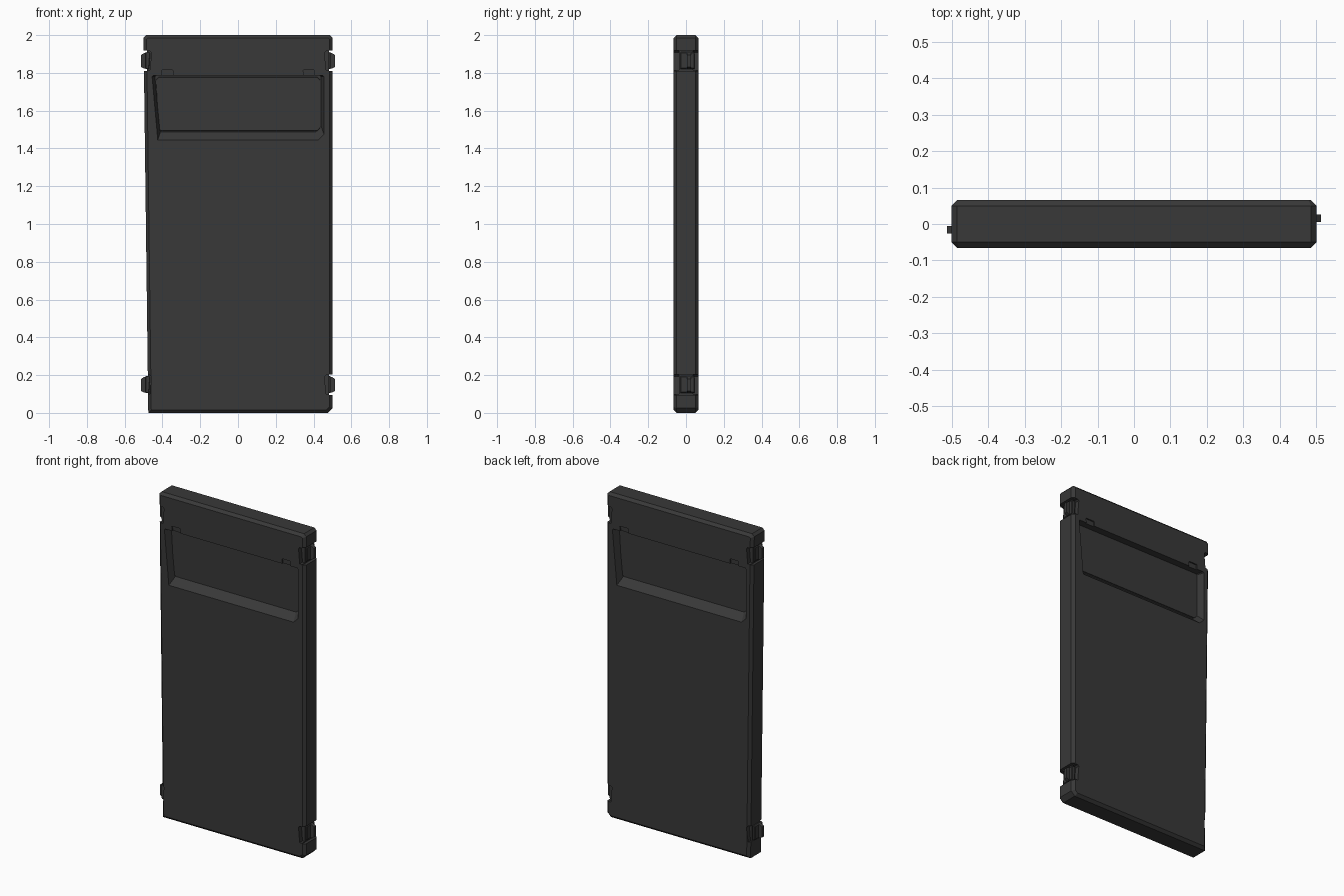
import bpy, bmesh
from mathutils import Matrix

if "Cube" in bpy.data.objects:
    bpy.data.objects.remove(bpy.data.objects["Cube"])

dark = bpy.data.materials.new("dark_polymer")
dark.diffuse_color = (0.04, 0.04, 0.04, 1)
dark.use_nodes = True
dark.node_tree.nodes["Principled BSDF"].inputs["Base Color"].default_value = dark.diffuse_color


def prism(name, pts, y0, y1, inset=0.0, bevel=0.0):
    """Extrude an xz outline from y0 to y1; inset narrows the y1 end."""
    bm = bmesh.new()
    cx = (min(p[0] for p in pts) + max(p[0] for p in pts)) / 2
    cz = (min(p[1] for p in pts) + max(p[1] for p in pts)) / 2
    hx = max(p[0] for p in pts) - cx
    hz = max(p[1] for p in pts) - cz
    a = [bm.verts.new((x, y0, z)) for x, z in pts]
    b = [bm.verts.new((cx + (x - cx) * (1 - inset / hx), y1,
                       cz + (z - cz) * (1 - inset / hz))) for x, z in pts]
    bm.faces.new(a)
    bm.faces.new(b[::-1])
    n = len(pts)
    for i in range(n):
        bm.faces.new((a[i], b[i], b[(i + 1) % n], a[(i + 1) % n]))
    bmesh.ops.recalc_face_normals(bm, faces=bm.faces)
    if bevel:
        rim = [e for e in bm.edges if abs(e.verts[0].co.y - e.verts[1].co.y) < 1e-5]
        bmesh.ops.bevel(bm, geom=rim, offset=bevel, segments=1, affect='EDGES', profile=0.5)
    me = bpy.data.meshes.new(name)
    bm.to_mesh(me)
    bm.free()
    me.materials.append(dark)
    ob = bpy.data.objects.new(name, me)
    bpy.context.collection.objects.link(ob)
    return ob


def outline(x0, x1, z0, z1, c=0.0, ct=None):
    """Rectangle with corners clipped by c (bottom) and ct (top)."""
    ct = c if ct is None else ct
    pts = [(x0 + c, z0), (x1 - c, z0)] + ([(x1, z0 + c)] if c else [])
    pts += [(x1, z1 - ct), (x1 - ct, z1)] if ct else [(x1, z1)]
    pts += [(x0 + ct, z1), (x0, z1 - ct)] if ct else [(x0, z1)]
    return pts


def turn(ob):
    """Half turn about z, for the opposite side."""
    ob.data.transform(Matrix.Rotation(3.14159265, 4, 'Z'))
    return ob


def cut(target, cutter):
    cutter.hide_render = True
    m = target.modifiers.new("cut", 'BOOLEAN')
    m.operation, m.solver, m.object = 'DIFFERENCE', 'EXACT', cutter
    bpy.context.view_layer.objects.active = target
    bpy.ops.object.modifier_apply(modifier=m.name)
    bpy.data.objects.remove(cutter)


# Panel body with clipped corners and chamfered rims
body = prism("panel_body", outline(-0.5, 0.5, 0, 2, 0.025, 0.015), -0.066, 0.066, bevel=0.016)

# Window recess, sloped sill, and lintel notches on both faces
hole = [(-0.44, 1.49), (0.44, 1.49), (0.44, 1.785), (-0.44, 1.785)]
for flip in (False, True):
    parts = []
    w = prism("window_cut", outline(-0.455, 0.455, 1.445, 1.785, 0.03, 0.005), -0.0665, -0.022)
    for v in w.data.vertices:
        if v.co.y > -0.03:
            v.co.x *= 0.44 / 0.455
            if v.co.z < 1.6:
                v.co.z += 0.042
    parts.append(w)
    for s in (-1, 1):
        parts.append(prism("lintel_cut", outline(s * 0.375 - 0.03, s * 0.375 + 0.03, 1.77, 1.815, 0.004),
                           -0.075, -0.058))
    for p in parts:
        cut(body, turn(p) if flip else p)

# Side recesses that leave a narrower core at each latch
for z0, z1 in ((0.1, 0.2), (1.815, 1.915)):
    for flip in (False, True):
        for ob in (prism("latch_cut_front", outline(0.458, 0.55, z0, z1, 0.008), -0.1, -0.038),
                   prism("latch_cut_back", outline(0.458, 0.55, z0, z1, 0.008), 0.038, 0.1),
                   prism("latch_cut_side", outline(0.482, 0.55, z0 - 0.004, z1 + 0.004), -0.1, 0.1)):
            cut(body, turn(ob) if flip else ob)

# Window panes, one thin sheet on each face
for flip, name in ((False, "front_window_pane"), (True, "back_window_pane")):
    pane = prism(name, outline(-0.436, 0.436, 1.492, 1.778, 0.015), -0.02, -0.026, inset=0.002)
    if flip:
        turn(pane)

# Latches: a collar on the core and a protruding offset tongue
for level, z in (("lower", 0.15), ("upper", 1.865)):
    for flip, side in ((False, "right"), (True, "left")):
        obs = [prism(f"{level}_{side}_collar", outline(0.465, 0.491, z - 0.045, z + 0.045, 0.006),
                     -0.03, 0.046, bevel=0.003),
               prism(f"{level}_{side}_tongue",
                     [(0.48, z - 0.045), (0.497, z - 0.042), (0.513, z - 0.034),
                      (0.513, z + 0.03), (0.497, z + 0.04), (0.48, z + 0.045)], 0.006, 0.026)]
        for ob in obs:
            if flip:
                turn(ob)
